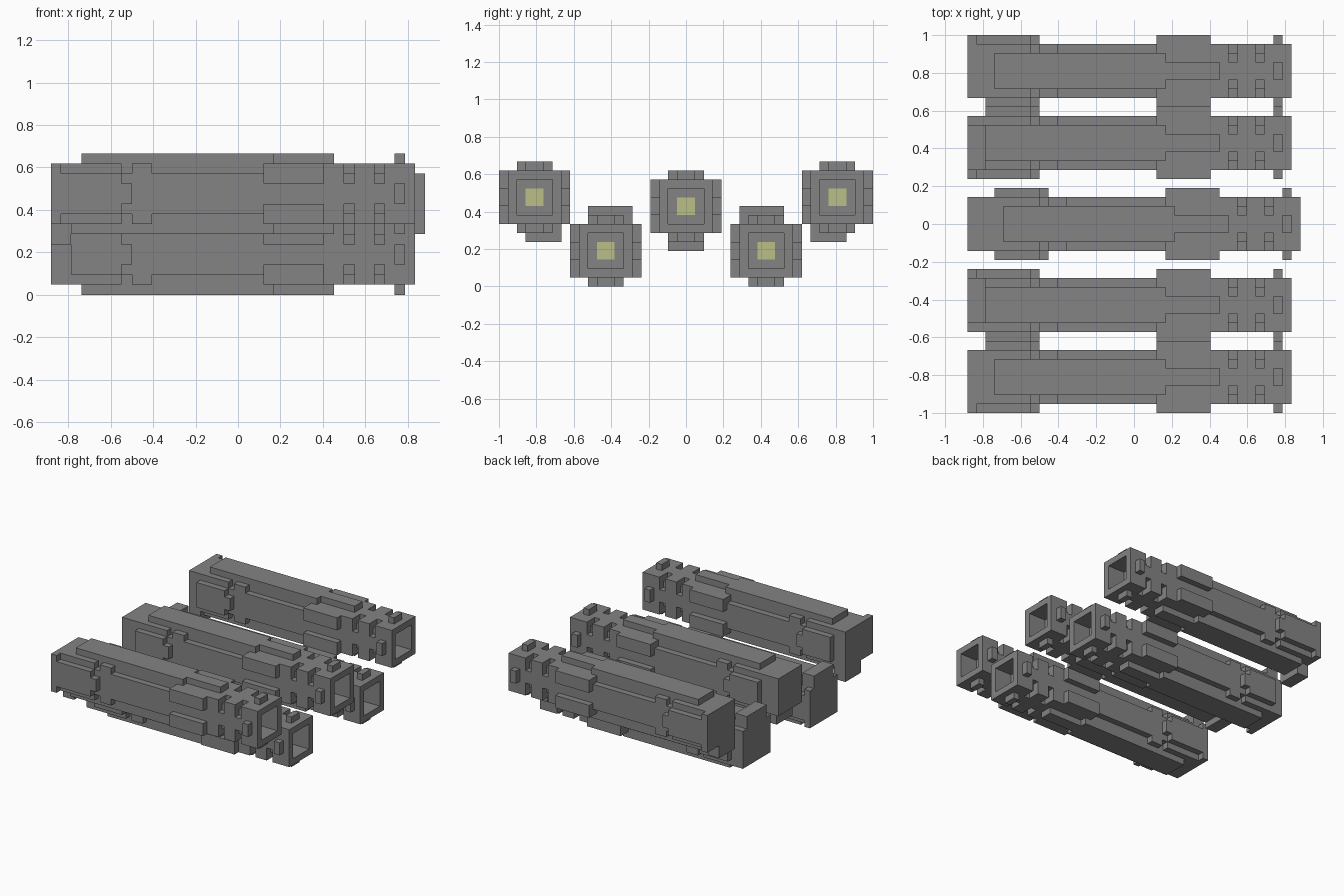
import bpy
import bmesh
from math import radians
from mathutils import Vector

cube = bpy.data.objects.get("Cube")
if cube:
    bpy.data.objects.remove(cube, do_unlink=True)

UNIT = 1 / 21  # edge of one block


def material(name, rgb):
    mat = bpy.data.materials.new(name)
    mat.use_nodes = True
    mat.diffuse_color = (*rgb, 1)
    mat.node_tree.nodes["Principled BSDF"].inputs["Base Color"].default_value = (*rgb, 1)
    return mat


GREY = material("grey metal", (0.23, 0.23, 0.23))
GLOW = material("pale yellow", (0.50, 0.52, 0.24))


def box(x, u, w):
    """All block cells within three ranges."""
    return {(i, j, k) for i in range(*x) for j in range(*u) for k in range(*w)}


def corners(x, size):
    """Square strips along the four long edges of the body."""
    cells = set()
    for u in ((1, 1 + size), (7 - size, 7)):
        for w in ((2, 2 + size), (8 - size, 8)):
            cells |= box(x, u, w)
    return cells


def barrel_cells(fin_side, lug):
    # body with stepped long edges and a groove behind the grip block
    cells = box((0, 36), (1, 7), (2, 8))
    cells -= corners((10, 21), 1)
    cells -= corners((7, 8), 1)
    # vent slots near the muzzle
    core = box((0, 36), (2, 6), (3, 7))
    for x in (29, 32):
        cells -= corners((x, x + 1), 2) - core
    # open muzzle
    cells -= box((33, 36), (2, 6), (3, 7))
    # top and bottom rails with narrow tips, and sights
    for w, start in (((8, 9), 3), ((1, 2), 2)):
        cells |= box((start, 22), (2, 6), w)
        cells |= box((22, 28), (3, 5), w)
        cells |= box((34, 35), (3, 5), w)
    # side plates, clamps and side sights
    for u in ((0, 1), (7, 8)):
        cells |= box((2, 7), u, (3, 7))
        cells |= box((7, 8), u, (4, 6))
        cells |= box((34, 35), u, (4, 6))
        for w in ((2, 4), (6, 8)):
            cells |= box((21, 27), u, w)
    # rear fin and lug
    if fin_side is not None:
        cells |= box((0, 1), (fin_side, fin_side + 1), (2, 8))
        cells |= box((1, 2), (fin_side, fin_side + 1), (3, 7))
    cells |= box((0, 2), lug, (0, 2))
    return cells


def skin(name, cells, place, glow=False):
    """Mesh the outside of a set of cells."""
    bm = bmesh.new()
    steps = [Vector(s) for s in ((1, 0, 0), (0, 1, 0), (0, 0, 1))]
    for cell in cells:
        centre = Vector(cell) + Vector((0.5, 0.5, 0.5))
        for axis in range(3):
            for sign in (-1, 1):
                beside = list(cell)
                beside[axis] += sign
                if tuple(beside) in cells:
                    continue
                n = steps[axis] * sign
                a, b = steps[(axis + 1) % 3], steps[(axis + 2) % 3] * sign
                ring = [centre + (n + a * p + b * q) / 2
                        for p, q in ((-1, -1), (1, -1), (1, 1), (-1, 1))]
                face = bm.faces.new([bm.verts.new(place(v)) for v in ring])
                # lit square at the bottom of the bore
                if glow and axis == 0 and sign == 1 and cell[0] == 32:
                    if cell[1] in (3, 4) and cell[2] in (4, 5):
                        face.material_index = 1
    bmesh.ops.remove_doubles(bm, verts=bm.verts, dist=UNIT / 100)
    bmesh.ops.recalc_face_normals(bm, faces=bm.faces)
    bmesh.ops.dissolve_limit(bm, angle_limit=radians(1), verts=bm.verts,
                             edges=bm.edges, delimit={'MATERIAL'})
    mesh = bpy.data.meshes.new(name)
    bm.to_mesh(mesh)
    bm.free()
    mesh.materials.append(GREY)
    mesh.materials.append(GLOW)
    obj = bpy.data.objects.new(name, mesh)
    bpy.context.collection.objects.link(obj)


def barrel(name, y, z, mirrored=False, flipped=False, shift=0, fin=0, lug=(3, 7)):
    def place(v):
        u = 8 - v.y if mirrored else v.y
        w = 9 - v.z if flipped else v.z
        return Vector((v.x + shift - 18.5, u + y - 21, w + z)) * UNIT

    cells = barrel_cells(fin, lug)
    if shift:
        cells |= box((-shift, 0), (1, 7), (2, 8))
    skin(name, cells, place, glow=True)


# upper outer pair, lower inner pair, and the centre barrel
barrel("upper_right_barrel", 0, 5)
barrel("upper_left_barrel", 34, 5, mirrored=True)
barrel("lower_right_barrel", 8, 0, flipped=True, fin=7, lug=(2, 7))
barrel("lower_left_barrel", 26, 0, mirrored=True, flipped=True, fin=7, lug=(2, 7))
barrel("centre_barrel", 17, 4, shift=1, fin=None, lug=(2, 6))
